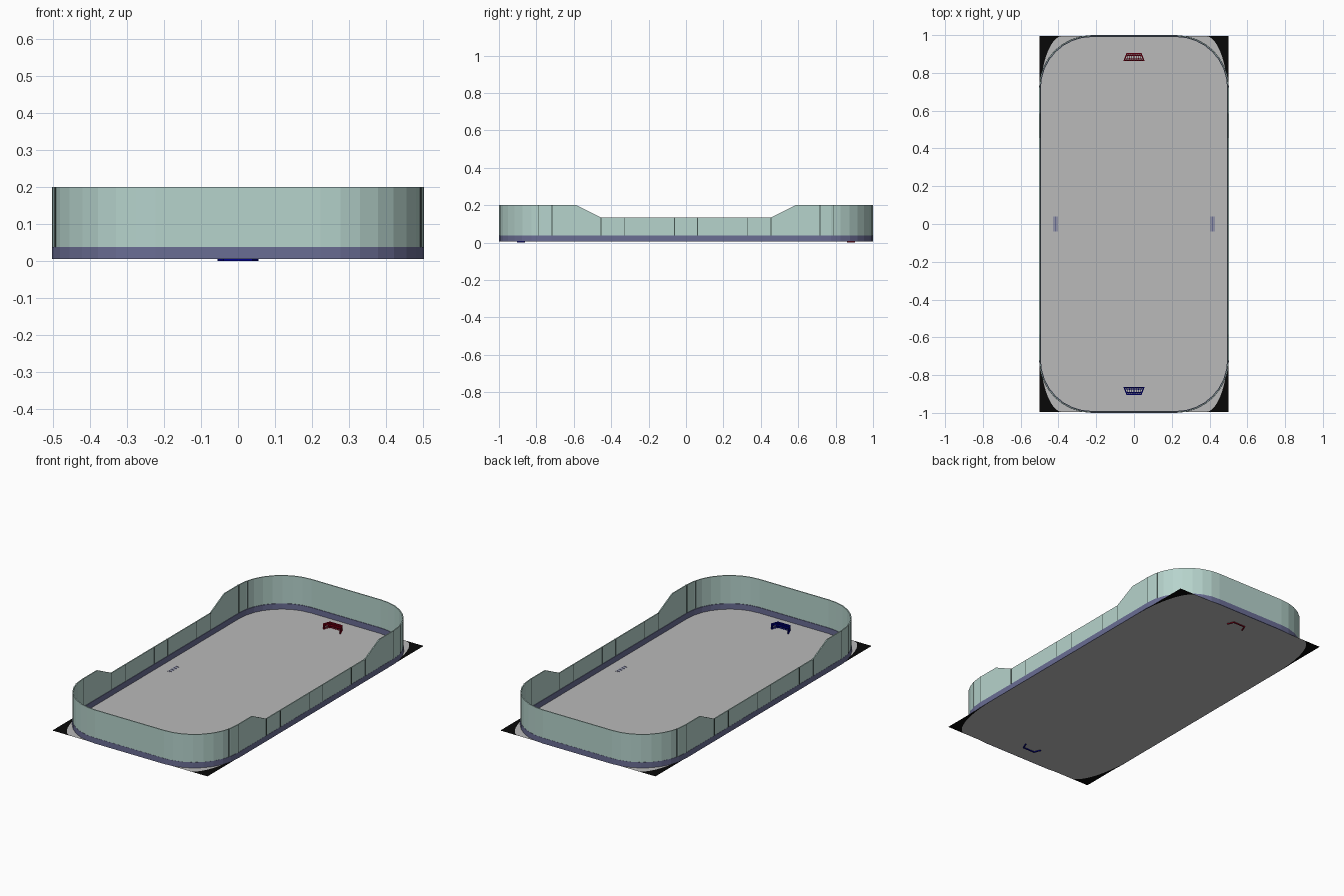
import bpy, bmesh, math
from mathutils import Vector, Matrix

if "Cube" in bpy.data.objects:
    bpy.data.objects.remove(bpy.data.objects["Cube"])


def mat(name, r, g, b):
    m = bpy.data.materials.new(name)
    lin = [((c / 255 + 0.055) / 1.055) ** 2.4 if c > 10 else c / 255 / 12.92 for c in (r, g, b)]
    m.diffuse_color = (*lin, 1)
    m.use_nodes = True
    m.node_tree.nodes["Principled BSDF"].inputs["Base Color"].default_value = m.diffuse_color
    return m


ICE = mat("ice grey", 186, 186, 186)
BLACK = mat("surround black", 8, 8, 8)
GLASS = mat("glass green", 182, 211, 204)
SEAM = mat("seam dark green", 70, 86, 82)
BOARD = mat("board blue", 106, 109, 148)
RED = mat("goal red", 138, 0, 24)
NAVY = mat("goal navy", 0, 0, 138)


def make(name, bm, *mats, fix=True):
    if fix:
        bmesh.ops.recalc_face_normals(bm, faces=bm.faces[:])
    me = bpy.data.meshes.new(name)
    bm.to_mesh(me)
    bm.free()
    for m in mats:
        me.materials.append(m)
    ob = bpy.data.objects.new(name, me)
    bpy.context.collection.objects.link(ob)
    return ob


def add_bar(bm, p, q, w):
    """Square bar from p to q."""
    p, q = Vector(p), Vector(q)
    d = q - p
    rot = d.to_track_quat('Z', 'Y').to_matrix().to_4x4()
    m = Matrix.Translation((p + q) / 2) @ rot @ Matrix.Diagonal((w, w, d.length + w, 1))
    bmesh.ops.create_cube(bm, size=1, matrix=m)


HX, HY, R, FLOOR = 0.503, 1.0, 0.28, 0.005
BREAKS = (-0.585, -0.455, 0.455, 0.585)


def outline(inset):
    """Rounded rectangle with extra points where the glass height changes."""
    pts, r = [], R - inset
    cx, cy = HX - R, HY - R
    for i, (sx, sy) in enumerate(((1, 1), (-1, 1), (-1, -1), (1, -1))):
        for k in range(9):
            a = math.pi / 2 * (i + k / 8)
            pts.append((sx * cx + r * math.cos(a), sy * cy + r * math.sin(a)))
        if i == 1:
            pts += [(-HX + inset, -y) for y in BREAKS]
        if i == 3:
            pts += [(HX - inset, y) for y in BREAKS]
    return pts


def glass_top(y):
    t = (abs(y) - 0.455) / 0.13
    return 0.135 + 0.065 * min(1, max(0, t))


def ring(name, inset, thick, z0, top, material):
    bm = bmesh.new()
    outer, inner = outline(inset), outline(inset + thick)
    cols = []
    for (ox, oy), (ix, iy) in zip(outer, inner):
        zt = top(oy)
        cols.append([bm.verts.new(c) for c in
                     ((ox, oy, z0), (ox, oy, zt), (ix, iy, zt), (ix, iy, z0))])
    for i, a in enumerate(cols):
        b = cols[(i + 1) % len(cols)]
        for j in range(4):
            k = (j + 1) % 4
            bm.faces.new((a[j], b[j], b[k], a[k]))
    return make(name, bm, material)


# Boards and the glass standing on them
ring("boards", 0, 0.010, FLOOR + 0.0004, lambda y: 0.038, BOARD)
ring("glass_wall", 0.001, 0.006, 0.038, glass_top, GLASS)

# Dark seams between glass panels along the long sides
bm = bmesh.new()
for sx in (-1, 1):
    for sy in (-1, 1):
        for y in (0.062, 0.327, 0.455, 0.717, 0.787):
            dy = max(0, y - (HY - R))
            x = HX - R + math.sqrt(R * R - dy * dy) - 0.004
            h = glass_top(y) - 0.038
            m = Matrix.Translation((sx * x, sy * y, 0.038 + h / 2)) @ Matrix.Diagonal((0.0085, 0.004, h, 1))
            bmesh.ops.create_cube(bm, size=1, matrix=m)
make("glass_seams", bm, SEAM)

# Ice sheet: grey field with black corners outside an elliptical curve
FX, FY, EX, EY = 0.5, 0.995, 0.12, 0.355
bm = bmesh.new()
field = []
for i, (sx, sy) in enumerate(((1, 1), (-1, 1), (-1, -1), (1, -1))):
    arc = []
    for k in range(13):
        a = math.pi / 2 * (i + k / 12)
        arc.append(bm.verts.new((sx * (FX - EX) + EX * math.cos(a),
                                 sy * (FY - EY) + EY * math.sin(a), FLOOR)))
    field += arc
    corner = bm.verts.new((sx * FX, sy * FY, FLOOR))
    for a, b in zip(arc, arc[1:]):
        bm.faces.new((corner, b, a)).material_index = 1
bm.faces.new(field)
make("ice_floor", bm, ICE, BLACK, fix=False)

# Small marks at the middle of each long side
bm = bmesh.new()
for sx in (-1, 1):
    for dx in (-0.008, 0, 0.008):
        m = Matrix.Translation((sx * 0.416 + dx, 0, FLOOR + 0.0004)) @ Matrix.Diagonal((0.004, 0.08, 0.0006, 1))
        bmesh.ops.create_cube(bm, size=1, matrix=m)
make("side_marks", bm, BOARD)


# Goals: frame open to the centre, netting on back, sides and top
def goal(name, s, material):
    bm = bmesh.new()
    w, zb, zt = 0.006, 0.003, 0.035
    yf, yb, xf, xb = 0.866, 0.901, 0.052, 0.038
    fl, fr, bl, br = (-xf, yf), (xf, yf), (-xb, yb), (xb, yb)

    def bar(p, zp, q, zq, width):
        add_bar(bm, (p[0], s * p[1], zp), (q[0], s * q[1], zq), width)

    for a, b in ((fl, bl), (bl, br), (br, fr)):
        bar(a, zb, b, zb, w)
        bar(a, zt, b, zt, w)
        for z in (0.013, 0.024):
            bar(a, z, b, z, 0.003)
    bar(fl, zt, fr, zt, w)
    for c in (fl, fr, bl, br):
        bar(c, zb, c, zt, w)
    for i in range(1, 8):
        t = i / 8
        xm = xb * (2 * t - 1)
        bar((xm, yb), zb, (xm, yb), zt, 0.003)
        bar((xf * (2 * t - 1), yf), zt, (xm, yb), zt, 0.003)
    for sx in (-1, 1):
        for t in (0.33, 0.67):
            p = (sx * (xf + (xb - xf) * t), yf + (yb - yf) * t)
            bar(p, zb, p, zt, 0.003)
    for y, hw in ((0.873, 0.049), (0.892, 0.042)):
        bar((-hw, y), zt, (hw, y), zt, 0.005)
    make(name, bm, material)


goal("back_goal", 1, RED)
goal("front_goal", -1, NAVY)
